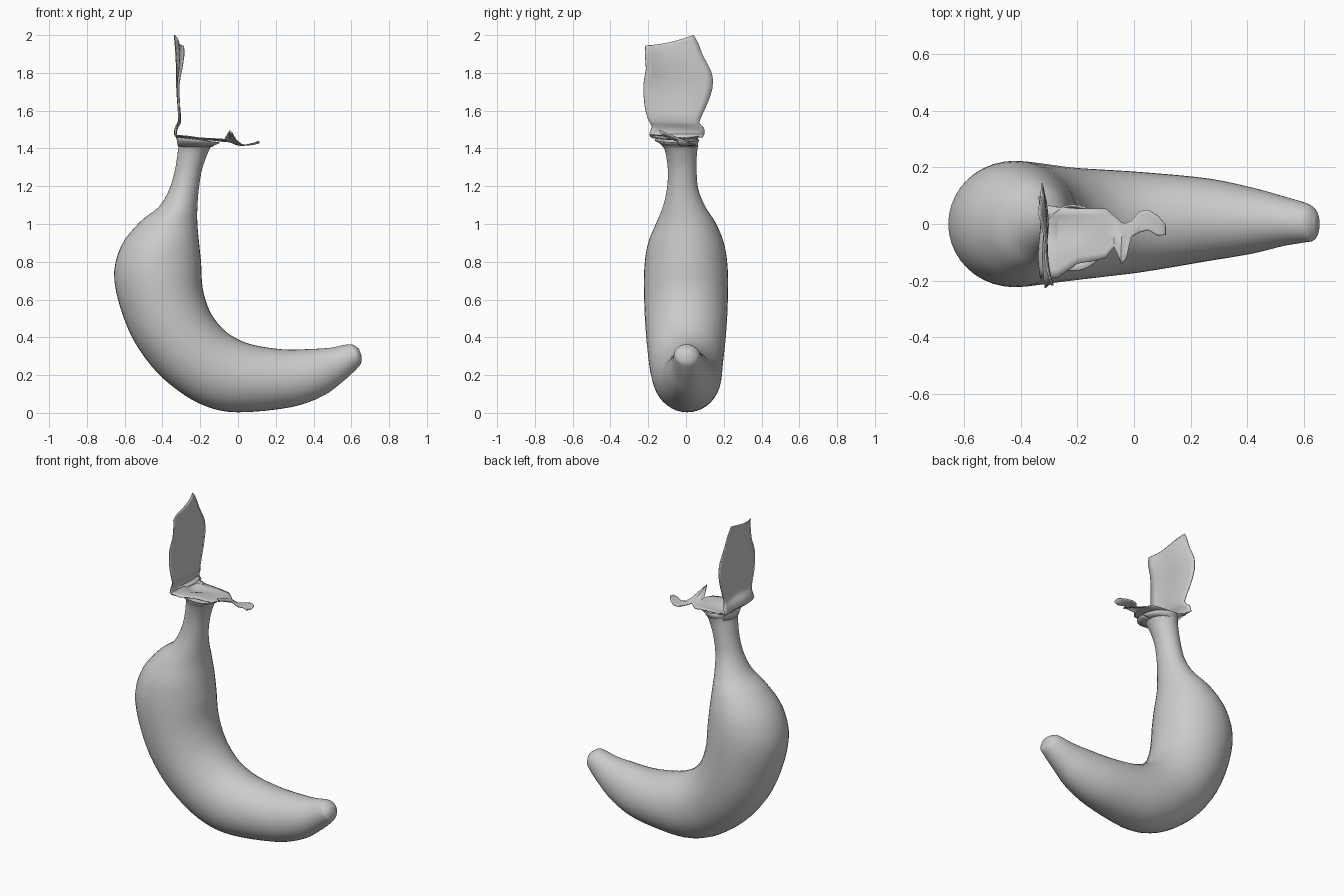
import bpy, bmesh, math
from mathutils import Vector

if "Cube" in bpy.data.objects:
    bpy.data.objects.remove(bpy.data.objects["Cube"])


def catmull(a, b, c, d, t):
    return [0.5 * (2 * q + (r - p) * t + (2 * p - 5 * q + 4 * r - s) * t * t
            + (3 * q - p - 3 * r + s) * t ** 3) for p, q, r, s in zip(a, b, c, d)]


def refine(rows, n):
    """Smoothly subdivide a list of section tuples."""
    out = []
    for i in range(len(rows) - 1):
        quad = (rows[max(i - 1, 0)], rows[i], rows[i + 1], rows[min(i + 2, len(rows) - 1)])
        out += [catmull(*quad, k / n) for k in range(n)]
    return out + [list(rows[-1])]


def loft(name, rings, closed=False, angle=60):
    """Skin successive point rows; closed rows become a capped tube."""
    bm = bmesh.new()
    grid = [[bm.verts.new(p) for p in ring] for ring in rings]
    n = len(grid[0])
    for a, b in zip(grid, grid[1:]):
        for j in range(n if closed else n - 1):
            k = (j + 1) % n
            bm.faces.new((a[j], a[k], b[k], b[j]))
    if closed:
        bm.faces.new(grid[0])
        bm.faces.new(grid[-1])
    bmesh.ops.recalc_face_normals(bm, faces=bm.faces)
    mesh = bpy.data.meshes.new(name)
    bm.to_mesh(mesh)
    bm.free()
    ob = bpy.data.objects.new(name, mesh)
    bpy.context.collection.objects.link(ob)
    bpy.ops.object.select_all(action='DESELECT')
    ob.select_set(True)
    bpy.context.view_layer.objects.active = ob
    bpy.ops.object.shade_smooth_by_angle(angle=math.radians(angle))
    return ob


def thicken(ob, t=0.006):
    mod = ob.modifiers.new("thickness", 'SOLIDIFY')
    mod.thickness = t
    mod.offset = 0


# Curved fruit: outer x, z, inner x, z, half width, y centre
sections = [
    (.655, .30, .640, .340, .03, 0), (.652, .265, .61, .36, .058, 0),
    (.63, .235, .575, .362, .07, .005), (.56, .17, .49, .345, .088, .01),
    (.45, .09, .38, .338, .117, .012), (.28, .03, .24, .336, .146, .015),
    (0, .003, .08, .36, .175, .007), (-.17, .035, -.02, .40, .188, .003),
    (-.32, .12, -.09, .455, .198, 0), (-.46, .25, -.15, .54, .21, 0),
    (-.58, .44, -.187, .66, .22, 0), (-.655, .70, -.195, .79, .222, 0),
    (-.62, .88, -.206, .90, .203, 0), (-.52, 1.01, -.215, 1.0, .158, 0),
    (-.42, 1.09, -.215, 1.09, .113, -.01), (-.365, 1.18, -.207, 1.19, .083, -.018),
    (-.335, 1.28, -.19, 1.29, .076, -.02), (-.319, 1.38, -.162, 1.37, .083, -.025),
    (-.315, 1.42, -.14, 1.415, .095, -.03)]
SIDES = 40
rings = []
for ox, oz, ix, iz, w, yc in refine(sections, 4):
    o, i = Vector((ox, yc, oz)), Vector((ix, yc, iz))
    c, u = (o + i) / 2, (o - i) / 2
    rings.append([c + u * math.cos(a) + Vector((0, w * math.sin(a), 0))
                  for a in (2 * math.pi * k / SIDES for k in range(SIDES))])
loft("banana_body", rings, True)

# Flared collar round the stem, open at the top
collar = []
for rx0, rx1, ry0, ry1, z in [(-.315, -.14, -.12, .06, 1.41), (-.32, -.12, -.14, .062, 1.432),
                              (-.325, -.10, -.165, .066, 1.445)]:
    ring = []
    for k in range(SIDES + 1):
        a = 2 * math.pi * k / SIDES
        x = (rx0 + rx1) / 2 + (rx1 - rx0) / 2 * math.cos(a)
        y = (ry0 + ry1) / 2 + (ry1 - ry0) / 2 * math.sin(a)
        ring.append((x, y, z - .015 * math.cos(a) * (z - 1.41) / .035))
    collar.append(ring)
thicken(loft("stem_collar", collar))

# Torn strip lying sideways: x, low y, high y, low-side z, high-side z
strip = [(-.325, -.19, .07, 1.47, 1.465), (-.27, -.19, .06, 1.465, 1.455),
         (-.20, -.14, .055, 1.455, 1.45), (-.14, -.13, .055, 1.452, 1.445),
         (-.10, -.12, .055, 1.45, 1.44), (-.07, -.08, .03, 1.448, 1.437),
         (-.045, -.14, .005, 1.495, 1.435), (-.03, -.13, .002, 1.48, 1.43),
         (-.01, -.045, .01, 1.445, 1.42), (.02, -.03, .045, 1.42, 1.415),
         (.05, -.022, .05, 1.418, 1.42), (.085, -.042, .028, 1.422, 1.428),
         (.112, -.038, -.005, 1.43, 1.438)]
rows = []
for x, y0, y1, z0, z1 in strip:
    row = []
    for k in range(9):
        t = k / 8
        y = y0 + (y1 - y0) * t
        dip = max(0, 1 - math.hypot(x + .26, y + .02) / .09)
        row.append((x, y, z0 + (z1 - z0) * t - .03 * dip))
    rows.append(row)
thicken(loft("torn_side_peel", rows, angle=25))

# Upright peel flap: left y, z, right y, z, left x, right x
flap = [(-.175, 1.455, .085, 1.46, -.315, -.31), (-.195, 1.475, .097, 1.475, -.328, -.335),
        (-.18, 1.515, .095, 1.51, -.325, -.325), (-.20, 1.55, .07, 1.54, -.308, -.31),
        (-.22, 1.63, .11, 1.63, -.31, -.318), (-.225, 1.74, .14, 1.72, -.312, -.324),
        (-.212, 1.82, .136, 1.80, -.298, -.325), (-.217, 1.89, .09, 1.89, -.287, -.328),
        (-.215, 1.935, .065, 1.955, -.288, -.333), (-.215, 1.942, .04, 2.0, -.292, -.337)]
rows = []
for y0, z0, y1, z1, x0, x1 in refine(flap, 2):
    row = []
    for k in range(11):
        t = k / 10
        sag = .018 * math.sin(math.pi * t) * max(0, z0 - 1.9) / .04
        row.append((x0 + (x1 - x0) * t - .006 * math.sin(2 * math.pi * t),
                    y0 + (y1 - y0) * t, z0 + (z1 - z0) * t - sag * .5))
    rows.append(row)
thicken(loft("upright_peel", rows, angle=35))
